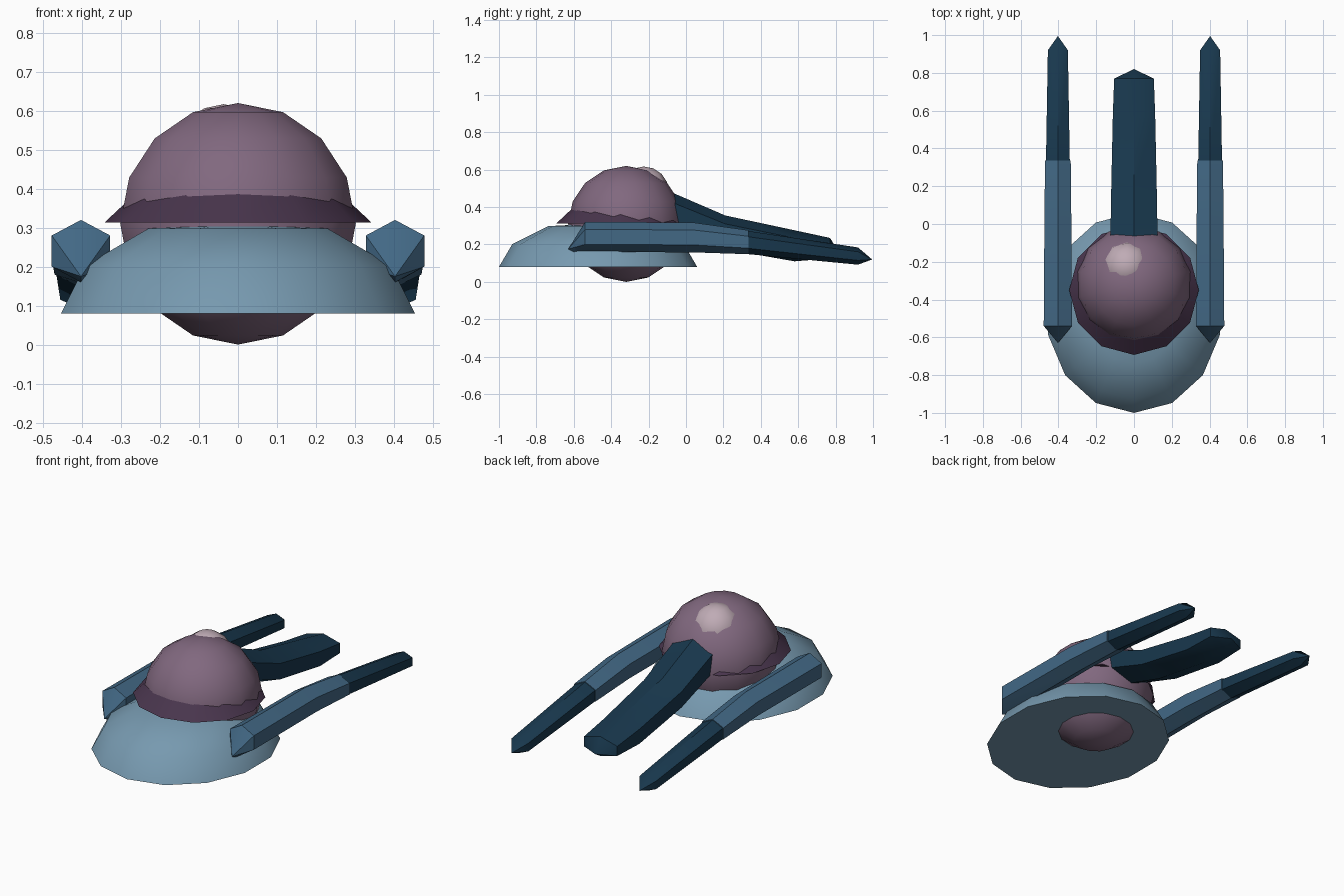
import bpy, bmesh, math

if "Cube" in bpy.data.objects:
    bpy.data.objects.remove(bpy.data.objects["Cube"])


def material(name, rgb):
    m = bpy.data.materials.new(name)
    m.diffuse_color = [(c / 255) ** 2.2 for c in rgb] + [1]
    m.use_nodes = True
    m.node_tree.nodes["Principled BSDF"].inputs["Base Color"].default_value = m.diffuse_color
    return m


PALE_BLUE = material("pale_blue", (118, 152, 174))
BLUE = material("blue", (68, 104, 132))
NAVY = material("navy", (30, 58, 78))
MAUVE = material("mauve", (128, 104, 126))
PLUM = material("plum", (74, 56, 78))
PINK = material("pink", (190, 170, 180))


def skin(name, loops, mat, angle=40):
    """Bridge successive loops; a loop of one point is a pole, open ends are capped."""
    bm = bmesh.new()
    rings = [[bm.verts.new(p) for p in loop] for loop in loops]
    n = max(len(r) for r in rings)
    for a, b in zip(rings, rings[1:]):
        for i in range(n):
            quad = [a[i % len(a)], a[(i + 1) % n % len(a)],
                    b[(i + 1) % n % len(b)], b[i % len(b)]]
            bm.faces.new(list(dict.fromkeys(quad)))
    for r in (rings[0], rings[-1]):
        if len(r) > 1:
            bm.faces.new(r)
    bmesh.ops.recalc_face_normals(bm, faces=bm.faces)
    me = bpy.data.meshes.new(name)
    bm.to_mesh(me)
    bm.free()
    ob = bpy.data.objects.new(name, me)
    bpy.context.collection.objects.link(ob)
    me.materials.append(mat)
    bpy.ops.object.select_all(action='DESELECT')
    ob.select_set(True)
    bpy.context.view_layer.objects.active = ob
    bpy.ops.object.shade_smooth_by_angle(angle=math.radians(angle))
    return ob


def lathe(name, center, profile, sides, mat, sx=1):
    """Revolve (radius, height) points about the vertical through center."""
    cx, cy, cz = center
    loops = []
    for r, h in profile:
        if r < 1e-5:
            loops.append([(cx, cy, cz + h)])
        else:
            angs = [2 * math.pi * i / sides for i in range(sides)]
            loops.append([(cx + sx * r * math.sin(a), cy - r * math.cos(a), cz + h)
                          for a in angs])
    return skin(name, loops, mat)


def ball(name, center, r, sides, rings, mat):
    prof = [(r * math.sin(math.pi * i / rings), -r * math.cos(math.pi * i / rings))
            for i in range(rings + 1)]
    return lathe(name, center, prof, sides, mat)


def hexagon(x, y, z, rx, rz, bottom_shift=0):
    """Upright hexagon across y, point at top and bottom."""
    pts = []
    for dx, dz in ((0, 1), (1, .5), (1, -.5), (0, -1), (-1, -.5), (-1, .5)):
        pts.append((x + dx * rx, y + (bottom_shift if dz == -1 else 0), z + dz * rz))
    return pts


# Saucer hull with flat underside
lathe("hull", (0, -.47, 0), [(.53, .08), (.458, .203), (.268, .298), (0, .312)],
      14, PALE_BLUE, sx=.466 / .53)

# Central sphere, its skirt and the raised spot
ball("sphere", (0, -.32, .31), .31, 14, 8, MAUVE)
lathe("skirt", (0, -.35, 0), [(.343, .313), (.25, .40)], 12, PLUM)
ball("spot", (-.037, -.226, .482), .135, 10, 8, PINK)

# Tail boom
skin("tail_boom", [hexagon(0, -.08, .375, .125, .105),
                   hexagon(0, .21, .265, .12, .09),
                   hexagon(0, .58, .193, .112, .083),
                   hexagon(0, .77, .18, .105, .055),
                   [(0, .82, .155)]], NAVY)

# Side pods with dark tails
for side, s in (("left", -1), ("right", 1)):
    x = .403 * s
    skin(side + "_pod", [[(x, -.63, .175)],
                         hexagon(x, -.54, .24, .075, .08, -.06),
                         hexagon(x, .035, .238, .071, .08),
                         hexagon(x, .335, .212, .068, .064)], BLUE)
    skin(side + "_pod_tail", [hexagon(x, .335, .21, .063, .062),
                              hexagon(x, .92, .138, .053, .046),
                              [(x, .995, .12)]], NAVY)
